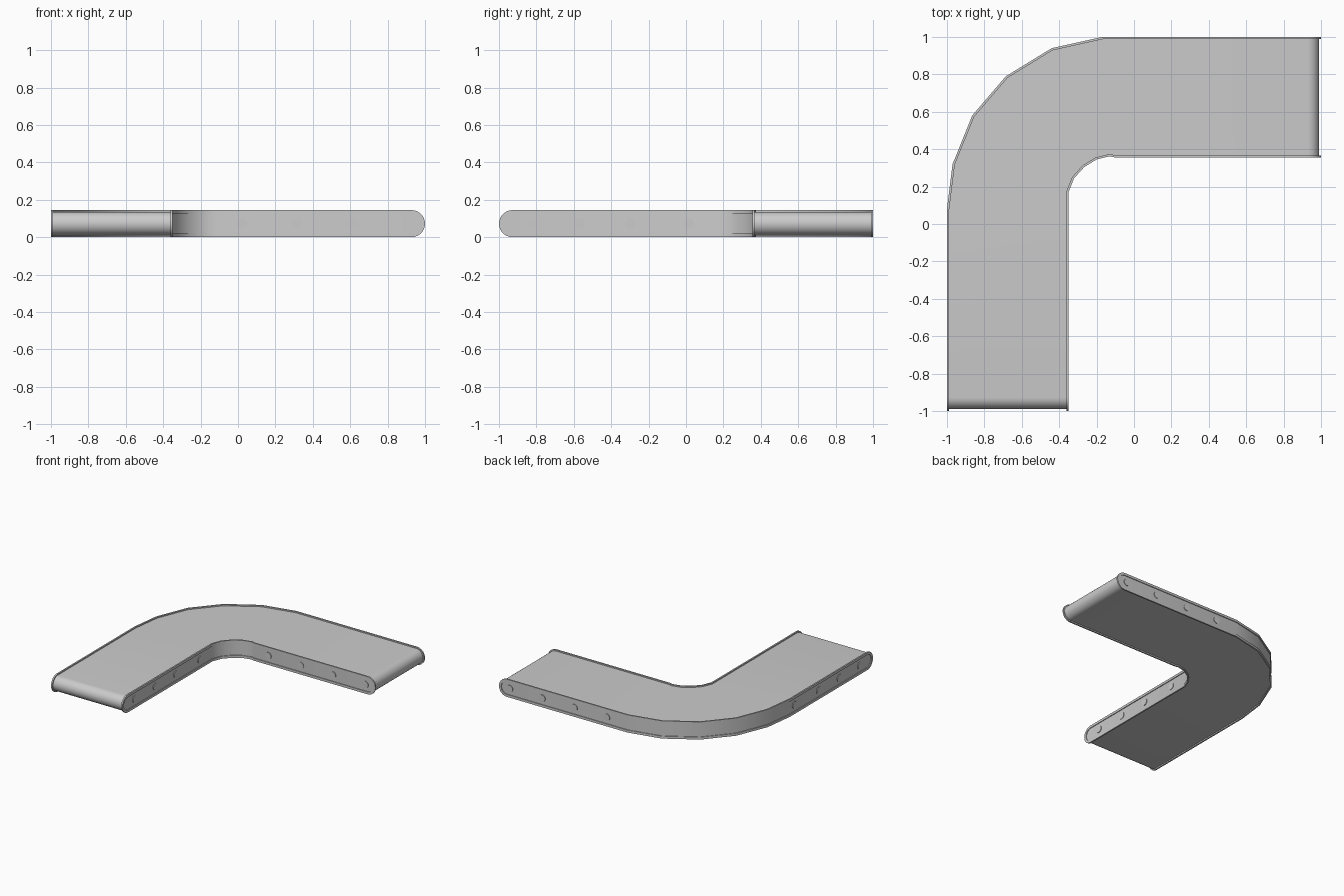
import bpy, bmesh, math
from mathutils import Vector, Matrix

if "Cube" in bpy.data.objects:
    bpy.data.objects.remove(bpy.data.objects["Cube"])

R = 0.0725          # half height of the side rails
ZC = R              # height of the belt axis
LIP = 0.012         # rail thickness
RECESS = 0.006      # depth of the panel inside the rim
END = 1 - R         # centre of the rounded ends

grey = bpy.data.materials.new("light grey")
grey.diffuse_color = (0.6, 0.6, 0.6, 1)
grey.use_nodes = True
grey.node_tree.nodes["Principled BSDF"].inputs["Base Color"].default_value = grey.diffuse_color

# Plan outlines of the bend, from the front end round to the right end
OUTER = [(-1, -END), (-1, 0.08), (-0.97, 0.32), (-0.865, 0.58), (-0.685, 0.79),
         (-0.44, 0.94), (-0.17, 1), (END, 1)]
INNER = [(-0.35, -END), (-0.35, 0.17), (-0.32, 0.245), (-0.265, 0.305), (-0.2, 0.345),
         (-0.13, 0.362), (-0.1, 0.355), (END, 0.355)]


def offset(path, d):
    """Move a plan outline sideways (positive = left of travel)."""
    pts = [Vector(p) for p in path]
    out = []
    for i, p in enumerate(pts):
        a = (p - pts[i - 1]).normalized() if i > 0 else None
        b = (pts[i + 1] - p).normalized() if i < len(pts) - 1 else None
        a, b = a or b, b or a
        na, nb = Vector((-a.y, a.x)), Vector((-b.y, b.x))
        n = (na + nb).normalized()
        out.append(p + n * d / n.dot(na))
    return out


def loop(path, r, seg=14):
    """Closed stadium loop: top run, end round, bottom run, start round."""
    pts = [Vector(p) for p in path]
    res = [Vector((p.x, p.y, ZC + r)) for p in pts]

    def turn(c, d, s):
        for k in range(1, seg):
            t = math.pi * k / seg
            q = c + d * r * math.sin(t)
            res.append(Vector((q.x, q.y, ZC + s * r * math.cos(t))))
    turn(pts[-1], Vector((1, 0)), 1)
    res.extend(Vector((p.x, p.y, ZC - r)) for p in reversed(pts))
    turn(pts[0], Vector((0, -1)), -1)
    return res


def finish(bm, name):
    bmesh.ops.recalc_face_normals(bm, faces=bm.faces)
    me = bpy.data.meshes.new(name)
    bm.to_mesh(me)
    bm.free()
    me.materials.append(grey)
    ob = bpy.data.objects.new(name, me)
    bpy.context.collection.objects.link(ob)
    bpy.context.view_layer.objects.active = ob
    ob.select_set(True)
    bpy.ops.object.shade_smooth_by_angle(angle=math.radians(32))
    ob.select_set(False)


def skin(bm, loops):
    rows = [[bm.verts.new(p) for p in l] for l in loops]
    n = len(rows[0])
    for a, b in zip(rows, rows[1:]):
        for i in range(n):
            j = (i + 1) % n
            bm.faces.new((a[i], a[j], b[j], b[i]))
    return rows


def fill(bm, row, m, seg=14):
    """Close a stadium loop with quads along the path and two round caps."""
    bottom = list(reversed(row[m + seg - 1:2 * m + seg - 1]))
    for i in range(m - 1):
        bm.faces.new((row[i], row[i + 1], bottom[i + 1], bottom[i]))
    bm.faces.new(row[m - 1:m + seg])
    bm.faces.new(row[2 * m + seg - 2:] + [row[0]])


# Belt running around both ends
bm = bmesh.new()
skin(bm, [loop(offset(OUTER, -LIP * 0.5), R - 0.01),
          loop(offset(INNER, LIP * 0.5), R - 0.01)])
finish(bm, "belt")

# Side rails with raised rim and recessed panel
for name, path, s in (("outer_rail", OUTER, 1), ("inner_rail", INNER, -1)):
    bm = bmesh.new()
    back, panel = offset(path, -s * LIP), offset(path, -s * RECESS)
    rows = skin(bm, [loop(back, R - 0.018), loop(back, R), loop(path, R),
                     loop(path, R - 0.02), loop(panel, R - 0.02)])
    fill(bm, rows[0], len(path))
    fill(bm, rows[-1], len(path))
    finish(bm, name)

# Roller axle ends on both sides of each arm
bm = bmesh.new()


def axle(x, y, axis):
    m = Matrix.Translation((x, y, ZC)) @ Matrix.Rotation(math.pi / 2, 4, axis)
    bmesh.ops.create_cone(bm, cap_ends=True, segments=20, radius1=0.028,
                          radius2=0.028, depth=0.01, matrix=m)


for x in (0.023, 0.317, 0.61, 0.905):
    for y in (1 - RECESS, 0.355 + RECESS):
        axle(x, y, 'X')
for y in (-0.833, -0.567, -0.3, 0.013):
    for x in (-1 + RECESS, -0.35 - RECESS):
        axle(x, y, 'Y')
finish(bm, "axle_ends")
